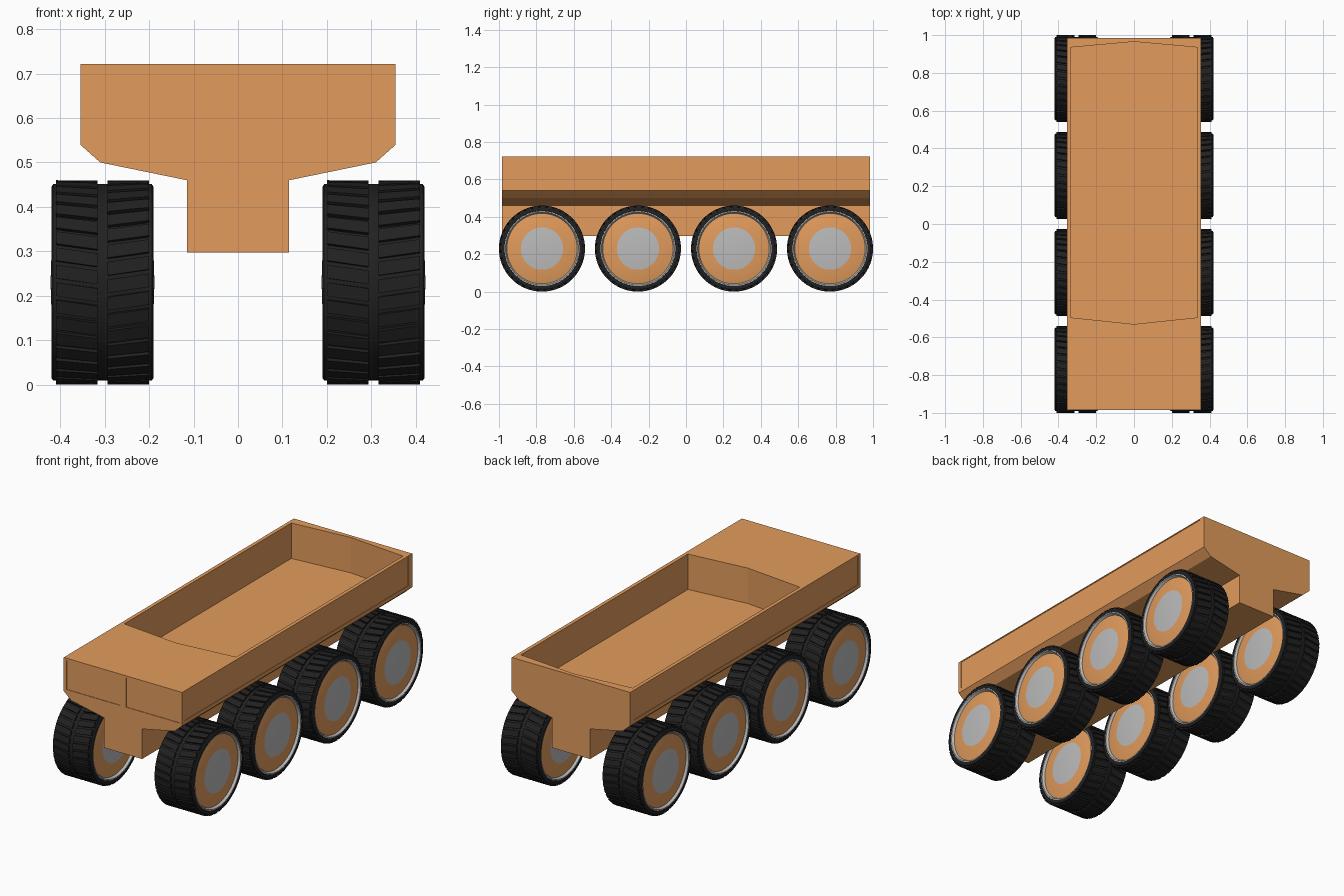
import bpy, bmesh
from math import cos, sin, pi, radians

if "Cube" in bpy.data.objects:
    bpy.data.objects.remove(bpy.data.objects["Cube"])


def material(name, rgb):
    m = bpy.data.materials.new(name)
    m.diffuse_color = (*rgb, 1)
    m.use_nodes = True
    m.node_tree.nodes["Principled BSDF"].inputs["Base Color"].default_value = m.diffuse_color
    return m


ORANGE = material("orange_paint", (0.76, 0.33, 0.107))
RUBBER = material("black_rubber", (0.015, 0.015, 0.015))
GREY = material("grey_metal", (0.5, 0.5, 0.5))


def finish(name, bm, mats, smooth=False):
    bmesh.ops.recalc_face_normals(bm, faces=bm.faces)
    me = bpy.data.meshes.new(name)
    bm.to_mesh(me)
    bm.free()
    for m in mats:
        me.materials.append(m)
    ob = bpy.data.objects.new(name, me)
    bpy.context.collection.objects.link(ob)
    if smooth:
        bpy.ops.object.select_all(action='DESELECT')
        ob.select_set(True)
        bpy.context.view_layer.objects.active = ob
        bpy.ops.object.shade_smooth_by_angle(angle=radians(30))
    return ob


def prism(bm, points, offset):
    """Extrude a planar outline of 3D points by an offset vector."""
    f = bm.faces.new([bm.verts.new(p) for p in points])
    g = bmesh.ops.extrude_face_region(bm, geom=[f])
    moved = [v for v in g['geom'] if isinstance(v, bmesh.types.BMVert)]
    bmesh.ops.translate(bm, vec=offset, verts=moved)


def lathe(bm, profile, segs=56, closed=False, mat=0):
    """Spin (x, radius) points about the x axis; radius 0 becomes a pole."""
    rings = []
    for x, r in profile:
        if r == 0:
            rings.append([bm.verts.new((x, 0, 0))] * segs)
        else:
            rings.append([bm.verts.new((x, r * cos(2 * pi * i / segs), r * sin(2 * pi * i / segs)))
                          for i in range(segs)])
    pairs = list(zip(rings, rings[1:])) + ([(rings[-1], rings[0])] if closed else [])
    for a, b in pairs:
        for i in range(segs):
            j = (i + 1) % segs
            bm.faces.new(list(dict.fromkeys((a[i], a[j], b[j], b[i])))).material_index = mat


# hull: constant cross-section along y
L = 0.985
half = [(0.115, 0.297), (0.115, 0.46), (0.31, 0.50), (0.355, 0.54), (0.355, 0.722)]
outline = half + [(-x, z) for x, z in reversed(half)]
bm = bmesh.new()
prism(bm, [(x, -L, z) for x, z in outline], (0, 2 * L, 0))
hull = finish("hull", bm, [ORANGE])

# cutter: cargo bed plus shallow side and front panels
bm = bmesh.new()
bed = [(-0.335, -0.495), (0, -0.53), (0.335, -0.495), (0.335, 0.935), (0, 0.965), (-0.335, 0.935)]
prism(bm, [(x, y, 0.53) for x, y in bed], (0, 0, 0.4))
for s in (-1, 1):
    side = [(-0.967, 0.56), (0.953, 0.56), (0.953, 0.716), (-0.967, 0.716)]
    prism(bm, [(s * 0.352, y, z) for y, z in side], (s * 0.05, 0, 0))
    front = [(0.018, 0.552), (0.338, 0.552), (0.338, 0.711), (0.018, 0.711)]
    prism(bm, [(s * x, -L + 0.003, z) for x, z in front], (0, -0.05, 0))
cutter = finish("hull_cutter", bm, [ORANGE])
mod = hull.modifiers.new("bed_and_panels", 'BOOLEAN')
mod.object = cutter
mod.operation = 'DIFFERENCE'
mod.solver = 'EXACT'
bpy.context.view_layer.objects.active = hull
hull.select_set(True)
bpy.ops.object.modifier_apply(modifier=mod.name)
bpy.data.objects.remove(cutter)

# tyre carcass with flat sidewalls
bm = bmesh.new()
W = 0.115
lathe(bm, [(-W, 0.201), (-W, 0.215), (-W + 0.004, 0.221), (W - 0.004, 0.221), (W, 0.215),
           (W, 0.201), (W - 0.02, 0.192), (-W + 0.02, 0.192)], closed=True)
# two rows of slanted tread blocks
N, SLANT = 36, 0.06
step = 2 * pi / N
for s in (-1, 1):
    for i in range(N):
        a0 = (i + (0.5 if s > 0 else 0)) * step
        quads = []
        for r in (0.215, 0.230):
            quads.append([bm.verts.new((s * x, r * cos(a), r * sin(a))) for x, a in (
                (0.011, a0 + SLANT), (0.105, a0),
                (0.105, a0 + step * 0.76), (0.011, a0 + SLANT + step * 0.76))])
        lo, hi = quads
        bm.faces.new(lo[::-1])
        bm.faces.new(hi)
        for k in range(4):
            n = (k + 1) % 4
            bm.faces.new((lo[k], lo[n], hi[n], hi[k]))
tyre = finish("tyre", bm, [RUBBER], True)

# rim: grey lip, orange convex dish and grey hub cap on both sides
bm = bmesh.new()
for s in (-1, 1):
    lathe(bm, [(s * 0.09, 0.2), (s * 0.114, 0.201), (s * 0.114, 0.195), (s * 0.102, 0.188)], mat=0)
    lathe(bm, [(s * 0.102, 0.188), (s * 0.108, 0.155), (s * 0.112, 0.113)], mat=1)
    lathe(bm, [(s * 0.112, 0.113), (s * 0.115, 0.06), (s * 0.117, 0)], mat=0)
bmesh.ops.remove_doubles(bm, verts=bm.verts, dist=1e-5)
rim = finish("rim", bm, [GREY, ORANGE], True)

# four axle positions on each side, sharing the wheel meshes
first = True
for s in (-1, 1):
    for y in (-0.77, -0.257, 0.257, 0.77):
        for part in (tyre, rim):
            ob = part
            if not first:
                ob = part.copy()
                bpy.context.collection.objects.link(ob)
            ob.location = (s * 0.305, y, 0.23)
        first = False
